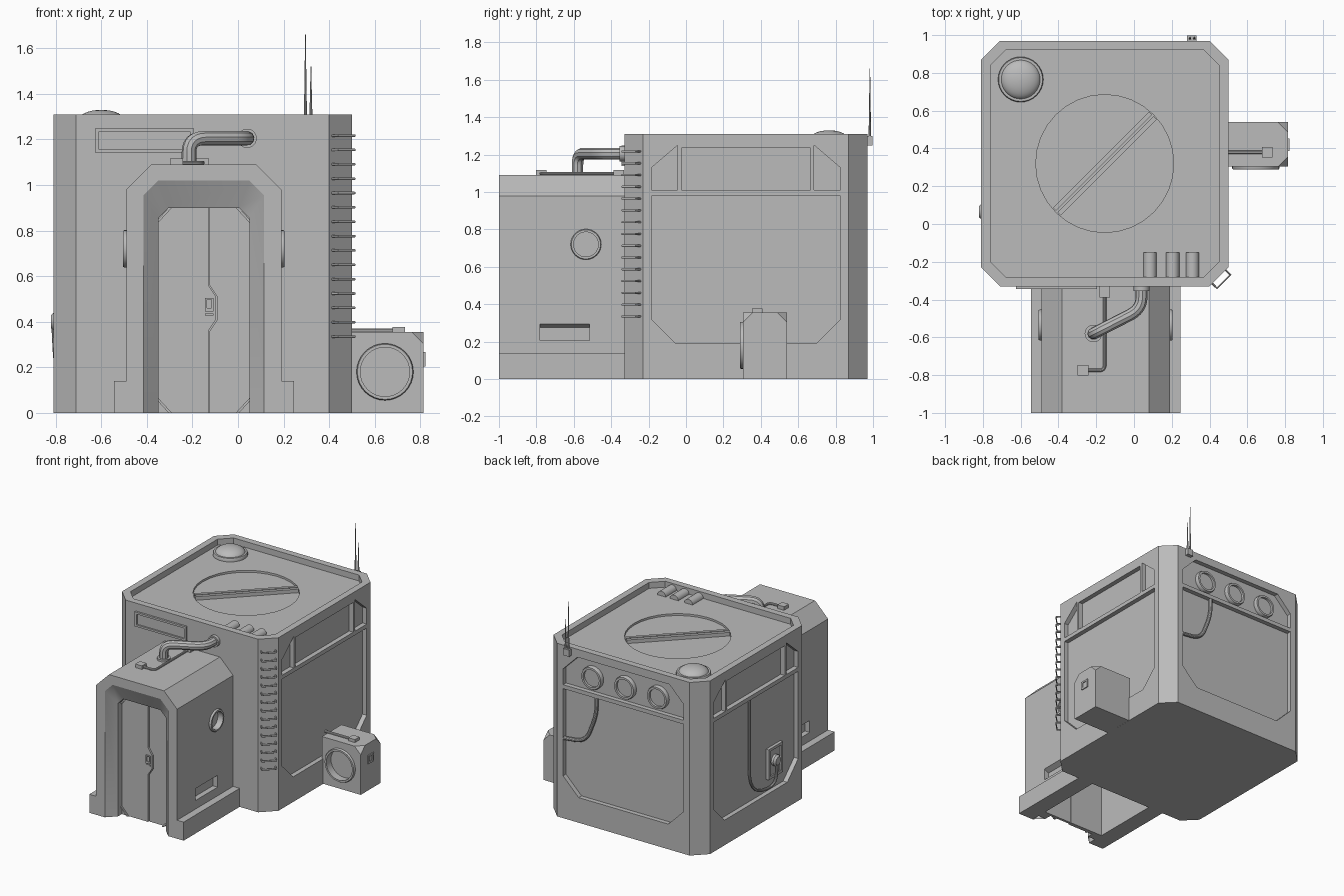
import bpy, bmesh, math
from mathutils import Vector

cube = bpy.data.objects.get("Cube")
if cube:
    bpy.data.objects.remove(cube, do_unlink=True)

grey = bpy.data.materials.new("matte grey")
grey.use_nodes = True
grey.diffuse_color = (0.5, 0.5, 0.5, 1)
grey.node_tree.nodes["Principled BSDF"].inputs["Base Color"].default_value = (0.5, 0.5, 0.5, 1)
made = []


def add(name, bm):
    bmesh.ops.recalc_face_normals(bm, faces=bm.faces)
    mesh = bpy.data.meshes.new(name)
    bm.to_mesh(mesh)
    bm.free()
    mesh.materials.append(grey)
    obj = bpy.data.objects.new(name, mesh)
    bpy.context.collection.objects.link(obj)
    made.append(obj)
    return obj


def prism(name, pts, axis, lo, hi):
    """Extrude a 2D outline along an axis from lo to hi."""
    place = {"x": lambda p, h: (h, *p), "y": lambda p, h: (p[0], h, p[1]), "z": lambda p, h: (*p, h)}[axis]
    bm = bmesh.new()
    face = bm.faces.new([bm.verts.new(place(p, lo)) for p in pts])
    new = bmesh.ops.extrude_face_region(bm, geom=[face])["geom"]
    move = Vector(place((0, 0), hi - lo))
    bmesh.ops.translate(bm, vec=move, verts=[v for v in new if isinstance(v, bmesh.types.BMVert)])
    return add(name, bm)


def rect(u0, u1, v0, v1, low=0, top=0):
    """Rectangle outline with chamfered lower and upper corners."""
    pts = [(u0 + low, v0), (u1 - low, v0), (u1, v0 + low), (u1, v1 - top),
           (u1 - top, v1), (u0 + top, v1), (u0, v1 - top), (u0, v0 + low)]
    return list(dict.fromkeys(pts))


def circle(u, v, r, n=32):
    return [(u + r * math.cos(i * math.tau / n), v + r * math.sin(i * math.tau / n)) for i in range(n)]


def box(name, x0, x1, y0, y1, z0, z1):
    return prism(name, rect(x0, x1, y0, y1), "z", z0, z1)


def lathe(name, profile, loc, axis=(0, 0, 1), n=32, closed=False):
    """Spin a (radius, height) profile about an axis."""
    turn = Vector(axis).to_track_quat("Z", "Y")
    bm = bmesh.new()
    rings = [[bm.verts.new(turn @ Vector((x, y, h)) + Vector(loc)) for x, y in circle(0, 0, r, n)]
             for r, h in profile]
    pairs = list(zip(rings, rings[1:])) + ([(rings[-1], rings[0])] if closed else [])
    for a, b in pairs:
        for i in range(n):
            bm.faces.new((a[i], a[(i + 1) % n], b[(i + 1) % n], b[i]))
    if not closed:
        bm.faces.new(rings[0])
        bm.faces.new(rings[-1])
    return add(name, bm)


def ring(name, loc, axis, outer, inner, height):
    return lathe(name, [(outer, 0), (outer, height * 0.7), (outer - 0.004, height), (inner, height),
                        (inner, 0)], loc, axis, closed=True)


def tube(name, pts, r, bend=0.0):
    """Round pipe along a path with rounded corners."""
    pts = [Vector(p) for p in pts]
    path = [pts[0]]
    for a, b, c in zip(pts, pts[1:], pts[2:]):
        p = b + (a - b).normalized() * min(bend, (a - b).length * 0.49)
        q = b + (c - b).normalized() * min(bend, (c - b).length * 0.49)
        path += [p.lerp(b, t / 6).lerp(b.lerp(q, t / 6), t / 6) for t in range(7)] if bend else [b]
    path.append(pts[-1])
    curve = bpy.data.curves.new(name, "CURVE")
    curve.dimensions = "3D"
    curve.bevel_depth, curve.bevel_resolution, curve.use_fill_caps = r, 3, True
    spline = curve.splines.new("POLY")
    spline.points.add(len(path) - 1)
    for point, p in zip(spline.points, path):
        point.co = (*p, 1)
    temp = bpy.data.objects.new(name, curve)
    bm = bmesh.new()
    mesh = bpy.data.meshes.new_from_object(temp)
    bm.from_mesh(mesh)
    bpy.data.objects.remove(temp)
    bpy.data.meshes.remove(mesh)
    return add(name, bm)


def cut(obj, cutters):
    """Subtract every cutter, then discard it."""
    for c in cutters:
        c.hide_render = True
        mod = obj.modifiers.new("cut", "BOOLEAN")
        mod.operation, mod.solver, mod.object = "DIFFERENCE", "EXACT", c
    bpy.context.view_layer.update()
    mesh = bpy.data.meshes.new_from_object(obj.evaluated_get(bpy.context.evaluated_depsgraph_get()))
    obj.modifiers.clear()
    obj.data = mesh
    for c in cutters:
        made.remove(c)
        bpy.data.objects.remove(c)


# Main cabin: chamfered block, sunken roof and sunken wall panels
CX, CY, H, D = -0.155, 0.32, 1.31, 0.035
X0, X1, Y0, Y1 = -0.81, 0.50, -0.33, 0.97
ROOF = H - 0.045
cabin = prism("cabin_body", rect(X0, X1, Y0, Y1, 0.1, 0.1), "z", 0, H)
lower = rect(-0.505, 0.505, 0.19, 0.98, low=0.13)
window = rect(-0.345, 0.345, 1.01, 1.235)
corner = [(0.365, 1.01), (0.505, 1.01), (0.505, 1.13), (0.365, 1.25)]
corner2 = [(-u, v) for u, v in corner]
cutters = [prism("cutter", rect(X0 + 0.05, X1 - 0.05, Y0 + 0.05, Y1 - 0.05, 0.08, 0.08), "z", ROOF, 2),
           prism("cutter", circle(CX, CY, 0.365), "z", ROOF - 0.015, 2)]
for lo, hi in ((X1 - D, 1), (-1, X0 + D)):
    for shape in (lower, window, corner, corner2):
        cutters.append(prism("cutter", [(u + CY, v) for u, v in shape], "x", lo, hi))
for shape in (lower, rect(-0.505, 0.505, 1.01, 1.25, top=0.12)):
    cutters.append(prism("cutter", [(u + CX, v) for u, v in shape], "y", Y1 - D, 2))
cut(cabin, cutters)

# Roof fittings: hatch bars, dome light and three vents
s = math.sqrt(0.5)
for off in (-0.017, 0.017):
    bar = rect(-0.36, 0.36, off - 0.012, off + 0.012)
    prism("hatch_bar", [(CX + (u - v) * s, CY + (u + v) * s) for u, v in bar], "z", ROOF - 0.015, ROOF + 0.012)
ring("dome_collar", (-0.6, 0.765, ROOF), (0, 0, 1), 0.12, 0.1, 0.025)
lathe("dome_light", [(0.105 * math.cos(a * math.pi / 16), 0.015 + 0.05 * math.sin(a * math.pi / 16))
                     for a in range(8)] + [(0.002, 0.065)], (-0.6, 0.765, ROOF))
for x in (0.085, 0.205, 0.31):
    lathe("roof_vent", [(0.035, 0), (0.035, 0.13)], (x, -0.28, ROOF), (0, 1, 0), 20)

# Framed sign plate on the front wall
sign = prism("sign_frame", rect(-0.625, -0.195, 1.14, 1.25), "y", Y0 - 0.015, Y0 + 0.01)
cut(sign, [prism("cutter", rect(-0.61, -0.21, 1.155, 1.235), "y", -1, Y0 - 0.003)])

# Rungs on the front corner
for i in range(15):
    z = 0.335 + i * 0.063
    spots = [(-0.05, -0.01), (-0.05, 0.035), (0.05, 0.035), (0.05, -0.01)]
    tube("corner_rung", [(0.45 + (u + v) * s, -0.28 + (u - v) * s, z) for u, v in spots], 0.006)

# Back wall: three round lamps and a hose
for x in (-0.275, 0, 0.275):
    ring("back_lamp_rim", (CX + x, Y1 - D, 1.115), (0, 1, 0), 0.085, 0.066, 0.03)
    lathe("back_lamp", [(0.066, 0), (0.066, 0.012)], (CX + x, Y1 - D, 1.115), (0, 1, 0))
tube("back_hose", [(0.08, 0.955, 0.99), (0.08, 0.955, 0.85), (0.17, 0.955, 0.62), (0.36, 0.955, 0.6)], 0.014, 0.09)

# Side wall: socket with a hanging cable
socket = box("wall_socket", X0 + 0.012, X0 + D, -0.02, 0.15, 0.28, 0.51)
cut(socket, [box("cutter", -1, X0 + 0.022, 0, 0.13, 0.3, 0.49)])
lathe("socket_plug", [(0.042, 0), (0.042, 0.025), (0.03, 0.04)], (X0 + 0.03, 0.065, 0.4), (-1, 0, 0), 20)
tube("socket_cable", [(-0.79, 0.37, 0.99), (-0.79, 0.37, 0.26), (-0.8, 0.065, 0.2), (-0.81, 0.065, 0.4)], 0.01, 0.18)

# Aerials on the back edge
box("aerial_mount", 0.28, 0.33, 0.965, 0.998, 1.25, 1.3)
for x, h in ((0.296, 0.37), (0.32, 0.23)):
    lathe("aerial", [(0.007, 0), (0.004, h * 0.5), (0.0015, h)], (x, 0.983, 1.29), n=8)

# Entrance porch: open arch with feet, slanted jamb and recessed door
MX = -0.15
half_out = [(0.395, 0), (0.395, 0.14), (0.34, 0.14), (0.34, 0.98), (0.23, 1.09)]
half_in = [(0.265, 0), (0.265, 0.955), (0.2, 1.02)]
half_door = [(0.2, 0), (0.2, 0.855), (0.155, 0.9)]


def arch(half):
    return [(MX + u, v) for u, v in half] + [(MX - u, v) for u, v in reversed(half)]


porch = prism("porch_shell", arch(half_out) + arch(half_in)[::-1], "y", -1, Y0 + 0.01)
cutters = []
for side in (-1, 1):
    slot = [(0.36, 0.205), (0.3, 0.205), (0.3, 0.275), (0.36, 0.305)]
    cutters.append(prism("cutter", [(MX + side * u, v) for u, v in slot], "y", -0.78, -0.515))
    wall = sorted((MX + side * 0.31, MX + side * 0.4))
    cutters.append(prism("cutter", circle(-0.535, 0.72, 0.066), "x", *wall))
    ring("porch_window_rim", (MX + side * 0.335, -0.535, 0.72), (side, 0, 0), 0.082, 0.066, 0.02)
cut(porch, cutters)
bm = bmesh.new()
outer = [bm.verts.new((u, -0.999, v)) for u, v in arch(half_in)]
inner = [bm.verts.new((u, -0.935, v)) for u, v in arch(half_door)]
for i in range(5):
    bm.faces.new((outer[i], outer[i + 1], inner[i + 1], inner[i]))
add("door_jamb_slope", bm)
prism("door_jamb", arch(half_in) + arch(half_door)[::-1], "y", -0.935, -0.86)
seam = [(-0.13, 0), (-0.13, 0.36), (-0.097, 0.41), (-0.097, 0.51), (-0.13, 0.56), (-0.13, 0.91)]
prism("door_leaf_right", [(-0.37, 0.91), (-0.37, 0)] + seam, "y", -0.89, -0.86)
prism("door_leaf_left", [(0.07, 0.91), (0.07, 0)] + [(x + 0.006, z) for x, z in seam], "y", -0.88, -0.86)
handle = prism("door_handle", rect(-0.145, -0.108, 0.445, 0.505), "y", -0.9, -0.885)
cut(handle, [prism("cutter", rect(-0.137, -0.116, 0.46, 0.497), "y", -1, -0.892)])
prism("door_handle_bar", rect(-0.145, -0.108, 0.428, 0.437), "y", -0.897, -0.885)
for side in (-1, 1):
    for base, up in ((0, 1), (0.9, -1)):
        brace = [(0.2, 0.05), (0.2, 0.065), (0.14, 0), (0.155, 0)]
        brace = [brace[i] for i in (0, 1, 2, 3)]
        prism("door_brace", [(MX + side * u, base + up * v) for u, v in brace], "y", -0.9, -0.875)

# Roof pipe from porch to cabin, with flanges
tube("porch_pipe", [(-0.215, -0.58, 1.08), (-0.215, -0.58, 1.205), (0.04, -0.45, 1.205), (0.04, -0.32, 1.205)],
     0.032, 0.07)
lathe("pipe_base_flange", [(0.046, 0), (0.046, 0.015)], (-0.215, -0.58, 1.09))
lathe("pipe_wall_flange", [(0.042, 0), (0.042, 0.025)], (0.04, Y0, 1.205), (0, -1, 0))

# Cable and its end boxes on the porch roof
tube("porch_cable", [(-0.27, -0.775, 1.098), (-0.155, -0.775, 1.098), (-0.155, -0.36, 1.098)], 0.009, 0.03)
for x, y in ((-0.27, -0.775), (-0.155, -0.36)):
    box("cable_box", x - 0.028, x + 0.028, y - 0.028, y + 0.028, 1.085, 1.117)

# Outdoor fan unit with clipped outer corners
bm = bmesh.new()
bmesh.ops.create_cube(bm, size=1)
for v in bm.verts:
    v.co = (0.652 + v.co.x * 0.325, 0.422 + v.co.y * 0.235, 0.178 + v.co.z * 0.355)
tips = [v.co.copy() for v in bm.verts if v.co.x > 0.7 and v.co.z > 0.3]
for t in tips:
    d = Vector((1, 1 if t.y > 0.42 else -1, 1)).normalized()
    cutgeo = bm.verts[:] + bm.edges[:] + bm.faces[:]
    res = bmesh.ops.bisect_plane(bm, geom=cutgeo, plane_co=t - d * 0.03, plane_no=d, clear_outer=True)
    bmesh.ops.holes_fill(bm, edges=[e for e in bm.edges if e.is_boundary])
unit = add("fan_unit", bm)
cut(unit, [prism("cutter", circle(0.645, 0.18, 0.108), "y", 0.2, 0.345)])
ring("fan_rim", (0.645, 0.31, 0.18), (0, -1, 0), 0.125, 0.108, 0.022)
knob = box("fan_unit_switch", 0.8, 0.822, 0.387, 0.453, 0.203, 0.268)
cut(knob, [box("cutter", 0.816, 1, 0.4, 0.44, 0.217, 0.255)])
tube("fan_cable", [(0.45, 0.38, 0.36), (0.7, 0.38, 0.36)], 0.01)
box("fan_cable_box", 0.677, 0.732, 0.353, 0.408, 0.35, 0.378)

# Smooth the round parts, keep hard edges
bpy.ops.object.select_all(action="DESELECT")
for obj in made:
    obj.select_set(True)
bpy.context.view_layer.objects.active = made[0]
bpy.ops.object.shade_smooth_by_angle(angle=math.radians(32))
